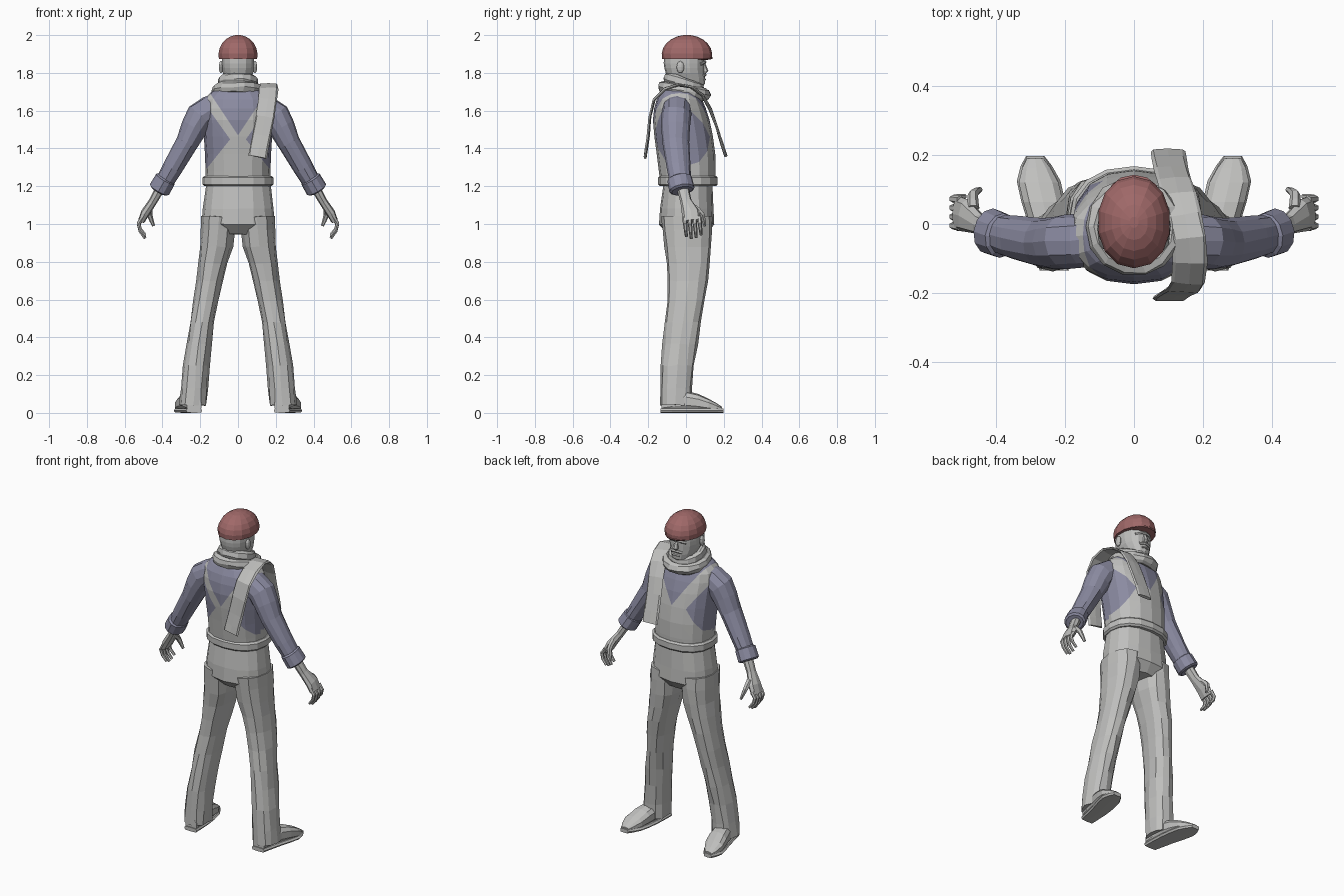
import bpy
import bmesh
import math
import random
from mathutils import Vector

random.seed(4)
cube = bpy.data.objects.get("Cube")
if cube:
    bpy.data.objects.remove(cube, do_unlink=True)


def material(name, red, green, blue):
    result = bpy.data.materials.new(name)
    result.use_nodes = True
    colour = (red, green, blue, 1)
    result.diffuse_color = colour
    result.node_tree.nodes["Principled BSDF"].inputs["Base Color"].default_value = colour
    return result


GREY = material("light grey", .52, .52, .51)
BLUE = material("dusty blue", .26, .26, .36)
RED = material("dull red", .35, .14, .14)
ACROSS, FORWARD, UP = Vector((1, 0, 0)), Vector((0, 1, 0)), Vector((0, 0, 1))


def finish(name, bm, materials, mirror=False):
    bmesh.ops.recalc_face_normals(bm, faces=bm.faces)
    mesh = bpy.data.meshes.new(name)
    bm.to_mesh(mesh)
    bm.free()
    for item in materials:
        mesh.materials.append(item)
    part_object = bpy.data.objects.new(name, mesh)
    bpy.context.collection.objects.link(part_object)
    if mirror:
        part_object.modifiers.new("Mirror", 'MIRROR')


def smooth(keys):
    """Add one ring on a smooth curve between each pair of key rings."""
    result = []
    last = len(keys) - 1
    for i in range(last):
        before, start, end, after = keys[max(i - 1, 0)], keys[i], keys[i + 1], keys[min(i + 2, last)]
        result.append(start)
        result.append([(9 * (b + c) - a - d) / 16 for a, b, c, d in zip(before, start, end, after)])
    return result + [keys[last]]


def central(keys):
    """Rings on the middle plane, from (y, z, half width, half depth)."""
    return [(0, *key) for key in keys]


def squircle(value, power):
    return math.copysign(abs(value) ** (2 / power), value)


def loft(rings, sides=10, axis=None, ref=FORWARD, power=2.0, closed=False, jitter=0.0):
    """Skin rings (x, y, z, half width, half depth along ref)."""
    bm = bmesh.new()
    points = [Vector(ring[:3]) for ring in rings]
    count = len(rings)
    loops = []
    for i, (point, ring) in enumerate(zip(points, rings)):
        width, depth = ring[3:]
        if closed:
            tangent = points[(i + 1) % count] - points[i - 1]
        else:
            tangent = points[min(i + 1, count - 1)] - points[max(i - 1, 0)]
        tangent = (axis or tangent).normalized()
        v = (ref - tangent * ref.dot(tangent)).normalized()
        u = v.cross(tangent)
        loop = []
        for k in range(sides):
            angle = math.tau * k / sides
            offset = v * depth * squircle(math.cos(angle), power)
            offset += u * width * squircle(math.sin(angle), power)
            crease = Vector([random.uniform(-jitter, jitter) for _ in range(3)])
            loop.append(bm.verts.new(point + offset + crease))
        loops.append(loop)
    for i in range(count if closed else count - 1):
        lower, upper = loops[i], loops[(i + 1) % count]
        for k in range(sides):
            j = (k + 1) % sides
            bm.faces.new((lower[k], lower[j], upper[j], upper[k]))
    if not closed:
        bm.faces.new(loops[0])
        bm.faces.new(loops[-1])
    return bm


def part(name, colour, rings, mirror=False, **options):
    finish(name, loft(rings, **options), [colour], mirror)


def dome(name, colour, centre, size, lowest, mirror=False, steps=6):
    """Ellipsoid, open to any lowest latitude in radians."""
    x, y, z = centre
    width, depth, height = size
    rings = []
    for i in range(steps + 1):
        latitude = lowest + (1.45 - lowest) * i / steps
        shrink = math.cos(latitude)
        rings.append((x, y, z + height * math.sin(latitude), width * shrink, depth * shrink))
    part(name, colour, rings, mirror, sides=14, axis=UP, power=2.15)


# Torso: shirt with the overall bib and straps cut into its faces
torso = loft(smooth(central([(.01, 1.21, .17, .145), (0, 1.37, .175, .155), (-.025, 1.55, .185, .15),
                             (-.035, 1.66, .18, .12), (-.03, 1.72, .11, .09), (-.02, 1.76, .07, .07)])),
             sides=16, axis=UP, power=2.3)
# each line is (height at centre, slope): neckline, strap edge, bib flare
FRONT = ((1.47, 1.5), (1.33, 1.5), (1.62, -1.8))
BACK = ((1.47, 1.5), (1.39, 1.4), (1.5, -1.25))
HEM, SIDE_SEAM = 1.28, -.02


def cut(point, normal):
    geometry = torso.verts[:] + torso.edges[:] + torso.faces[:]
    bmesh.ops.bisect_plane(torso, geom=geometry, dist=1e-5, plane_co=point, plane_no=normal)


cut(FORWARD * SIDE_SEAM, FORWARD)
cut(UP * 0, ACROSS)
cut(UP * HEM, UP)
for height, slope in sorted(set(FRONT + BACK)):
    for side in (-1, 1):
        cut(UP * height, (UP - ACROSS * slope * side).normalized())
for face in torso.faces:
    middle = face.calc_center_median()
    lines = FRONT if middle.y > SIDE_SEAM else BACK
    neck, strap, flare = (height + slope * abs(middle.x) for height, slope in lines)
    is_bib = middle.z < HEM or (middle.z < neck and (middle.z > strap or middle.z < flare))
    face.material_index = 0 if is_bib else 1
finish("torso", torso, [GREY, BLUE])
part("waist_band", GREY, [(0, .01, z, width, width - .03) for z, width in
                          ((1.2, .178), (1.21, .188), (1.245, .188), (1.255, .178))],
     sides=16, axis=UP, power=2.3)

# Trousers
part("trouser_hips", GREY, central([(.01, 1.215, .17, .13), (.005, 1.08, .187, .143),
                                    (.005, 1, .193, .146), (.01, .945, .1, .1)]),
     sides=16, axis=UP, power=2.3, jitter=.003)
part("trouser_legs", GREY, smooth([(.1, .005, 1.04, .092, .135), (.115, .01, .88, .086, .125),
                                   (.15, .01, .7, .07, .105), (.19, -.015, .48, .064, .096),
                                   (.22, -.045, .25, .068, .088), (.238, -.055, .04, .073, .082)]),
     mirror=True, sides=12, axis=UP, power=2.3, jitter=.004)

# Shoes, with soles that follow the same outline
shoe = smooth([(.232, -.13, .04, .04, .035), (.25, 0, .062, .054, .054),
               (.277, .12, .04, .06, .035), (.287, .19, .02, .025, .012)])
part("shoes", GREY, shoe, mirror=True, axis=FORWARD, ref=UP, power=2.6)
SOLE = .012
part("shoe_soles", GREY, [(x, y * 1.04, SOLE, width * 1.06, SOLE) for x, y, z, width, depth in shoe],
     mirror=True, sides=8, axis=FORWARD, ref=UP, power=5)

# Sleeves and rolled cuffs
part("sleeves", BLUE, smooth([(.11, -.045, 1.62, .07, .08), (.2, -.05, 1.57, .08, .08),
                              (.27, -.055, 1.43, .06, .07), (.41, -.025, 1.19, .046, .056)]),
     mirror=True, sides=12, jitter=.003)
cuff_top, cuff_end = Vector((.38, -.035, 1.245)), Vector((.42, -.02, 1.175))
part("cuffs", BLUE, [(*cuff_top.lerp(cuff_end, along), width, width + .01) for along, width in
                     ((0, .045), (.1, .056), (.9, .058), (1, .046))],
     mirror=True, sides=12)

# Hands: palm, four curled fingers and a thumb
part("palms", GREY, [(.405, -.02, 1.2, .026, .032), (.45, 0, 1.12, .022, .03),
                     (.49, .025, 1.06, .024, .048), (.512, .03, 1.015, .018, .05)],
     mirror=True, sides=8, power=2.4)
for index, finger in enumerate(("little", "ring", "middle", "index")):
    length = .1 + .012 * math.sin(index * 1.3)
    rings = []
    for joint in range(4):
        along = joint / 3
        thickness = .013 - .005 * along
        rings.append((.505 + .022 * math.sin(3.8 * along), .026 * index - .008 + .01 * along,
                      1.035 - length * along, thickness, thickness))
    part(finger + "_fingers", GREY, rings, mirror=True, sides=6)
part("thumbs", GREY, smooth([(.467, .045, 1.09, .016, .018), (.468, .085, 1.05, .015, .015),
                             (.447, .1, .99, .008, .008)]),
     mirror=True, sides=6, ref=ACROSS)

# Head and face
part("head", GREY, smooth(central([(-.02, 1.68, .06, .065), (.01, 1.742, .06, .09),
                                   (-.005, 1.8, .082, .102), (-.01, 1.85, .088, .108),
                                   (-.01, 1.91, .085, .105)])),
     sides=14, axis=UP, power=2.3)
part("nose", GREY, central([(.09, 1.855, .009, .01), (.104, 1.81, .018, .015),
                            (.098, 1.797, .012, .008)]), sides=6, axis=UP)
for feature, height, reach, size in (("brow", 1.858, .055, .009), ("moustache", 1.79, .036, .009),
                                     ("lower_lip", 1.765, .022, .006)):
    rings = []
    for step in range(-2, 3):
        x = reach * step / 2
        rings.append((x, .1 - 8 * x * x, height - 4 * x * x, size, size))
    part(feature, GREY, rings, sides=6)
dome("ears", GREY, (.09, -.03, 1.83), (.012, .02, .032), -1.45, mirror=True)

# Flat cap and its peak
dome("cap_crown", RED, (0, .005, 1.895), (.106, .134, .106), -.2)
dome("cap_peak", RED, (0, .062, 1.878), (.083, .083, .012), -1, steps=4)


# Scarf: two wraps round the neck and one long strip over the shoulder
def wrap(name, radius, height, tilt, thickness):
    rings = []
    for step in range(14):
        angle = math.tau * step / 14
        rings.append((radius * math.cos(angle), radius * math.sin(angle) - .01,
                      height - tilt * math.sin(angle), thickness, .033))
    part(name, GREY, rings, sides=8, ref=UP, closed=True, jitter=.004)


wrap("scarf_upper_wrap", .088, 1.742, .028, .022)
wrap("scarf_lower_wrap", .115, 1.705, .022, .028)
strip = smooth([(.098, .21, 1.357), (.108, .16, 1.52), (.13, .085, 1.685), (.16, -.04, 1.738),
                (.158, -.168, 1.66), (.125, -.2, 1.47), (.102, -.217, 1.355)])
part("scarf_tails", GREY, [(*point, .008, .05) for point in strip],
     sides=8, ref=ACROSS, power=4, jitter=.002)
